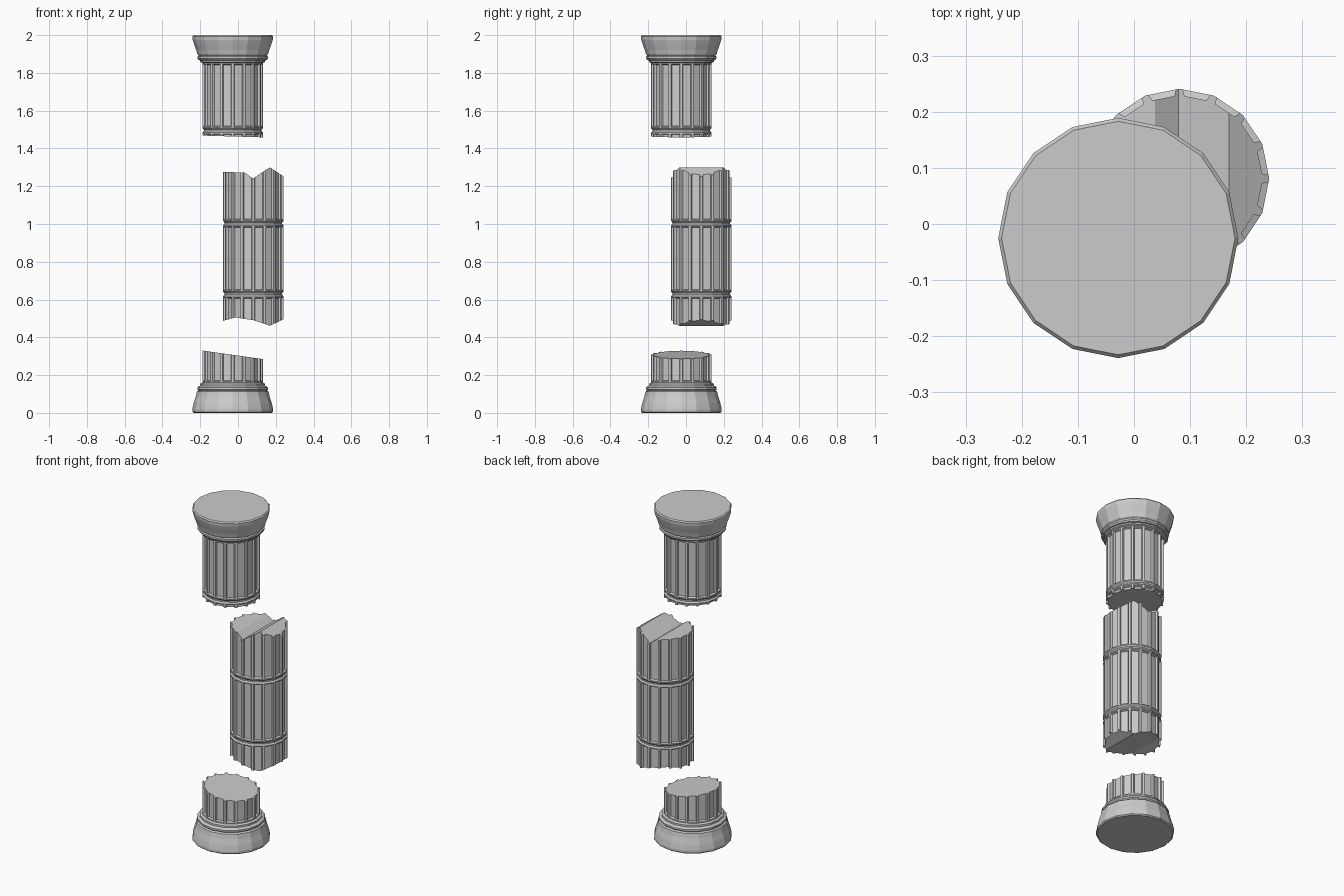
import bpy, bmesh, math

if "Cube" in bpy.data.objects:
    bpy.data.objects.remove(bpy.data.objects["Cube"])

SIDES = 16
R = 0.16          # shaft radius
END = (-0.028, -0.025)   # axis of base and capital
MID = (0.081, 0.081)     # axis of the shifted middle piece


def joint(z):
    """Narrow groove between two drums."""
    return [(R, z - 0.012), (0.153, z - 0.004), (0.153, z + 0.004), (R, z + 0.012)]


def lathe(name, profile, centre):
    """Spin a (radius, z) profile and sink a flute into every tall shaft face."""
    bm = bmesh.new()
    rings = []
    for r, z in profile:
        rings.append([bm.verts.new((centre[0] + r * math.cos(2 * math.pi * i / SIDES),
                                    centre[1] + r * math.sin(2 * math.pi * i / SIDES), z))
                      for i in range(SIDES)])
    flutes = []
    for k in range(len(rings) - 1):
        a, b = rings[k], rings[k + 1]
        for i in range(SIDES):
            j = (i + 1) % SIDES
            f = bm.faces.new((a[i], a[j], b[j], b[i]))
            if profile[k][0] == R == profile[k + 1][0]:
                flutes.append(f)
    bm.faces.new(list(reversed(rings[0])))
    bm.faces.new(rings[-1])
    bm.normal_update()
    bmesh.ops.inset_individual(bm, faces=flutes, thickness=0.009, depth=0)
    bmesh.ops.inset_individual(bm, faces=flutes, thickness=0.007, depth=-0.011)
    return finish(bm, name)


def finish(bm, name):
    bmesh.ops.recalc_face_normals(bm, faces=bm.faces)
    me = bpy.data.meshes.new(name)
    bm.to_mesh(me)
    bm.free()
    ob = bpy.data.objects.new(name, me)
    bpy.context.collection.objects.link(ob)
    return ob


def fracture(ob, outline):
    """Cut away everything inside an (x, z) outline extruded along y."""
    bm = bmesh.new()
    face = bm.faces.new([bm.verts.new((x, -1, z)) for x, z in outline])
    ext = bmesh.ops.extrude_face_region(bm, geom=[face])
    for v in ext["geom"]:
        if isinstance(v, bmesh.types.BMVert):
            v.co.y = 1
    cutter = finish(bm, "cutter")
    cutter.hide_render = True
    mod = ob.modifiers.new("break", "BOOLEAN")
    mod.operation = "DIFFERENCE"
    mod.solver = "EXACT"
    mod.object = cutter
    dg = bpy.context.evaluated_depsgraph_get()
    me = bpy.data.meshes.new_from_object(ob.evaluated_get(dg))
    ob.modifiers.clear()
    ob.data = me
    bpy.data.objects.remove(cutter)


# Base: flared foot, two rings, broken stub of shaft
foot = [(0.207, 0), (0.214, 0.006), (0.214, 0.02), (0.207, 0.052), (0.196, 0.085),
        (0.19, 0.112), (0.181, 0.118), (0.187, 0.124), (0.187, 0.134),
        (0.18, 0.141), (0.172, 0.143), (0.172, 0.154), (0.165, 0.158), (R, 0.16)]
base = lathe("column_base", foot + [(R, 0.5)], END)
fracture(base, [(-0.5, 0.374), (0.5, 0.233), (0.5, 0.8), (-0.5, 0.8)])

# Middle: drums broken at both ends
middle = lathe("column_middle", [(R, 0.3)] + joint(0.63) + joint(1.004) + [(R, 1.5)], MID)
fracture(middle, [(-0.3, 1.28), (-0.08, 1.276), (0.037, 1.272), (0.079, 1.241),
                  (0.169, 1.30), (0.24, 1.253), (0.4, 1.15), (0.4, 1.7), (-0.3, 1.7)])
fracture(middle, [(-0.3, 0.437), (-0.08, 0.487), (-0.015, 0.505), (0.08, 0.491),
                  (0.169, 0.461), (0.24, 0.495), (0.4, 0.57), (0.4, 0.1), (-0.3, 0.1)])

# Capital: flared head with collar rings above the broken shaft
head = [(R, 1.853), (0.165, 1.855), (0.172, 1.858), (0.172, 1.866), (0.18, 1.868),
        (0.186, 1.876), (0.186, 1.886), (0.18, 1.891), (0.187, 1.898), (0.193, 1.92),
        (0.204, 1.95), (0.212, 1.975), (0.214, 1.993), (0.208, 2.0)]
capital = lathe("column_capital", [(R, 1.2)] + joint(1.496) + head, END)
fracture(capital, [(-0.5, 1.477), (0.5, 1.448), (0.5, 1.0), (-0.5, 1.0)])
